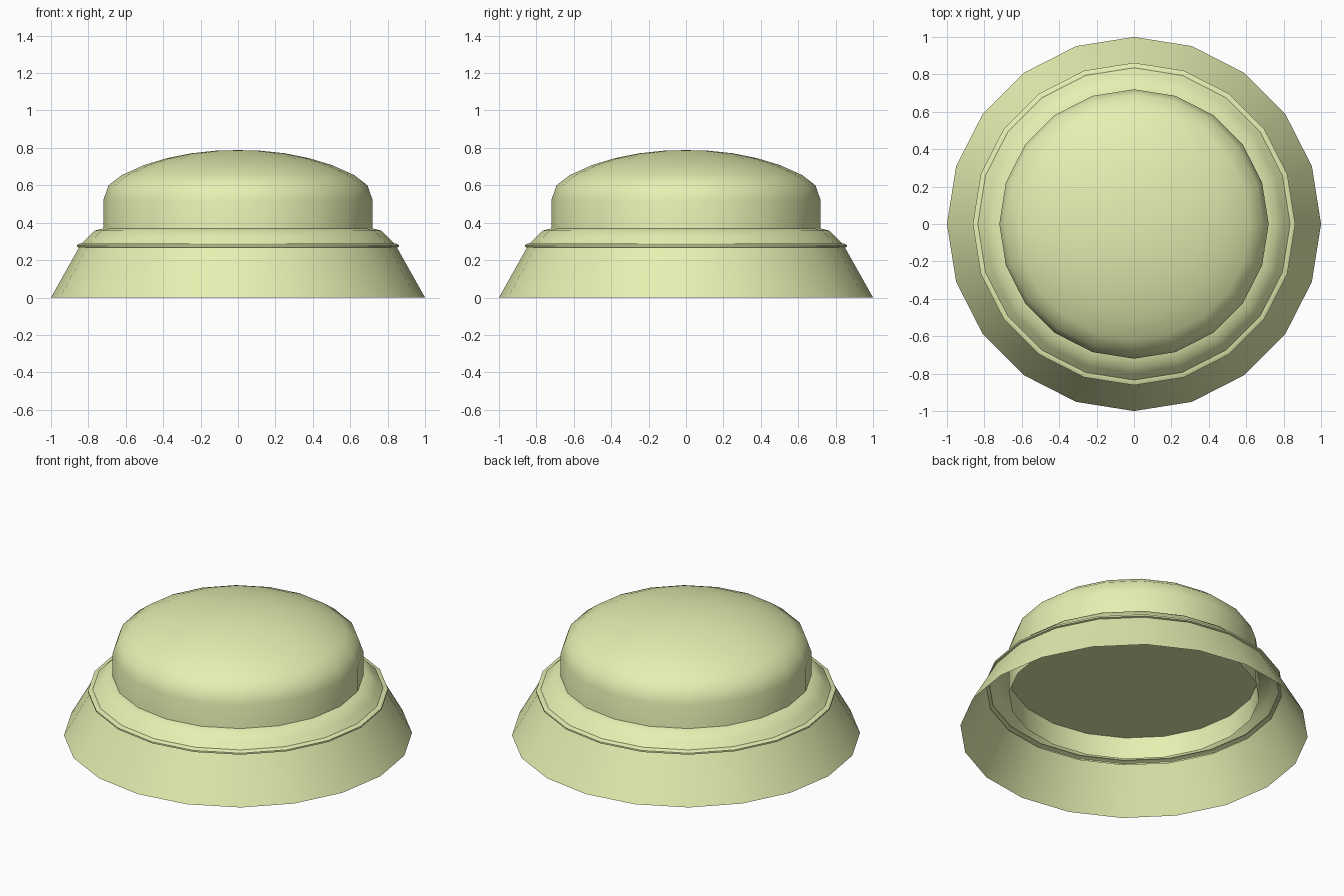
import bpy, bmesh, math

if "Cube" in bpy.data.objects:
    bpy.data.objects.remove(bpy.data.objects["Cube"])

SIDES = 20

mat = bpy.data.materials.new("pale_yellow")
mat.diffuse_color = (0.80, 0.86, 0.44, 1)
mat.use_nodes = True
mat.node_tree.nodes["Principled BSDF"].inputs["Base Color"].default_value = mat.diffuse_color


def lathe(name, profile, angle=35, cap_z=None, cap_r=0):
    """Revolve (radius, height) points around z; radius 0 closes to a point."""
    bm = bmesh.new()
    rings = []
    for r, z in profile:
        if r == 0:
            rings.append([bm.verts.new((0, 0, z))] * SIDES)
        else:
            rings.append([bm.verts.new((r * math.cos(2 * math.pi * i / SIDES),
                                        r * math.sin(2 * math.pi * i / SIDES), z))
                          for i in range(SIDES)])
    for a, b in zip(rings, rings[1:]):
        for i in range(SIDES):
            j = (i + 1) % SIDES
            quad = [a[i], a[j], b[j], b[i]]
            bm.faces.new(list(dict.fromkeys(quad)))
    # optional flat plate facing down
    if cap_z is not None:
        plate = [bm.verts.new((cap_r * math.cos(2 * math.pi * i / SIDES),
                               cap_r * math.sin(2 * math.pi * i / SIDES), cap_z))
                 for i in range(SIDES)]
        bm.faces.new(plate[::-1])
    mesh = bpy.data.meshes.new(name)
    bm.to_mesh(mesh)
    bm.free()
    obj = bpy.data.objects.new(name, mesh)
    bpy.context.collection.objects.link(obj)
    mesh.materials.append(mat)
    bpy.ops.object.select_all(action='DESELECT')
    obj.select_set(True)
    bpy.context.view_layer.objects.active = obj
    bpy.ops.object.shade_smooth_by_angle(angle=math.radians(angle))
    return obj


# Open flared skirt
lathe("base_skirt", [(1.0, 0), (0.85, 0.267)])

# Thin lip and sloped shoulder up to the button
lathe("shoulder_ring", [(0.85, 0.267), (0.862, 0.27), (0.862, 0.28), (0.845, 0.288),
                        (0.835, 0.288), (0.80, 0.325), (0.765, 0.358), (0.718, 0.37)])

# Domed button, sunk into the base, with a flat plate closing it inside
lathe("dome_button", [(0.72, 0.23), (0.72, 0.52), (0.692, 0.60), (0.62, 0.655),
                      (0.50, 0.709), (0.38, 0.745), (0.25, 0.771), (0.12, 0.785),
                      (0, 0.788)],
      cap_z=0.37, cap_r=0.719)
